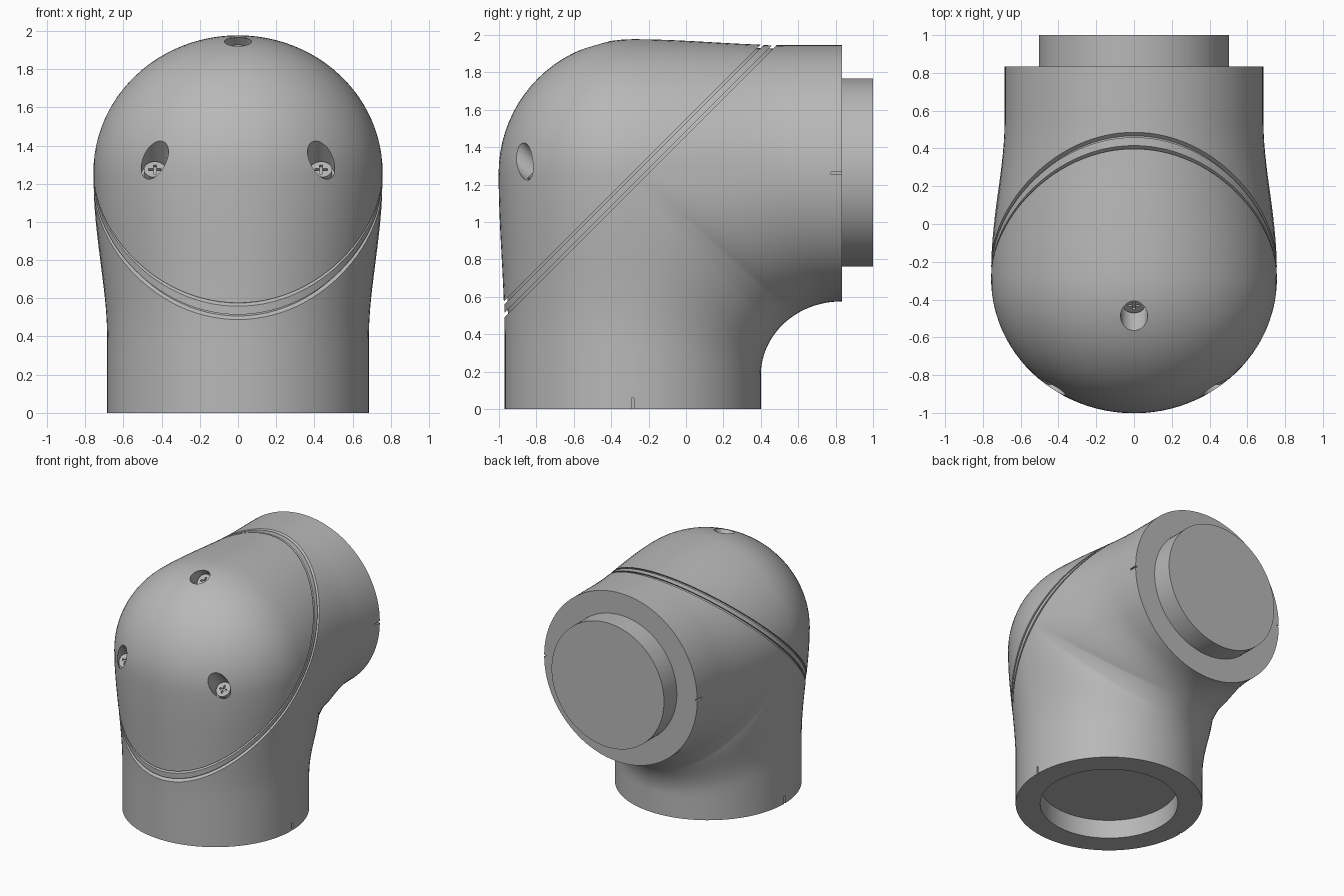
import bpy, bmesh
from math import sin, cos, pi, radians
from mathutils import Vector, Matrix

old = bpy.data.objects.get("Cube")
if old:
    bpy.data.objects.remove(old, do_unlink=True)

AXIS_Y, AXIS_Z = -0.285, 1.26      # where the two tube axes cross
END_Y, R, BULGE, WIDE = 0.835, 0.685, 0.717, 0.757
DIAG = Vector((0, -1, 1)).normalized()   # normal of the parting plane

grey = bpy.data.materials.new("satin grey")
grey.use_nodes = True
colour = (0.48, 0.48, 0.48, 1)
grey.diffuse_color = colour
grey.node_tree.nodes["Principled BSDF"].inputs["Base Color"].default_value = colour


def finish(name, bm):
    bmesh.ops.recalc_face_normals(bm, faces=bm.faces[:])
    mesh = bpy.data.meshes.new(name)
    bm.to_mesh(mesh)
    bm.free()
    mesh.materials.append(grey)
    ob = bpy.data.objects.new(name, mesh)
    bpy.context.collection.objects.link(ob)
    return ob


def activate(ob):
    bpy.ops.object.select_all(action='DESELECT')
    ob.select_set(True)
    bpy.context.view_layer.objects.active = ob


def smooth(ob):
    activate(ob)
    bpy.ops.object.shade_smooth_by_angle(angle=radians(30))


def cylinder(name, centre, direction, radius, length, sides=64):
    bm = bmesh.new()
    turn = Vector(direction).to_track_quat('Z', 'Y').to_matrix().to_4x4()
    bmesh.ops.create_cone(bm, cap_ends=True, segments=sides, radius1=radius, radius2=radius,
                          depth=length, matrix=Matrix.Translation(centre) @ turn)
    return finish(name, bm)


def box(name, centre, size, turn=Matrix()):
    bm = bmesh.new()
    bmesh.ops.create_cube(bm, size=1, matrix=Matrix.Translation(centre) @ turn @ Matrix.Diagonal((*size, 1)))
    return finish(name, bm)


def cut(ob, cutter):
    cutter.hide_render = True
    mod = ob.modifiers.new("cut", 'BOOLEAN')
    mod.operation, mod.solver, mod.object = 'DIFFERENCE', 'EXACT', cutter
    activate(ob)
    bpy.ops.object.modifier_apply(modifier=mod.name)
    bpy.data.objects.remove(cutter, do_unlink=True)


def ease(t):
    return t * t * (3 - 2 * t)


def fillet(deg):
    a = radians(deg)
    return Vector((0, 0.83 - 0.43 * cos(a), 0.18 + 0.395 * sin(a)))


# Stations along the elbow: axis point, outer point, inner point, half width
def stations():
    rows, n, fan = [], 24, 20
    for i in range(n + 1):                       # upright tube
        t = i / n
        e = ease(max(0, (t - 0.3) / 0.7))
        z = AXIS_Z * t
        inner = Vector((0, 0.4, z)) if z < 0.18 else fillet(35 * (z - 0.18) / (AXIS_Z - 0.18))
        rows.append((Vector((0, AXIS_Y, z)), Vector((0, AXIS_Y - R - (BULGE - R) * e, z)),
                     inner, R + (WIDE - R) * e))
    for i in range(1, fan):                      # rounded corner
        a = pi / 2 * i / fan
        c = Vector((0, AXIS_Y, AXIS_Z))
        rows.append((c, c + BULGE * Vector((0, -cos(a), sin(a))), fillet(35 + 20 * i / fan), WIDE))
    for i in range(n + 1):                       # level tube
        t = i / n
        e = ease(max(0, 1 - t / 0.75))
        y = AXIS_Y + (END_Y - AXIS_Y) * t
        inner = fillet(55 + 35 * t)
        if i == n:
            inner.y = END_Y
        rows.append((Vector((0, y, AXIS_Z)), Vector((0, y, AXIS_Z + R + (BULGE - R) * e)),
                     inner, R + (WIDE - R) * e))
    return rows


def elbow(name, low=None, high=None, scale=1.0, sides=96):
    """Lofted elbow, kept between two diagonal planes z - y = low and high."""
    bm = bmesh.new()
    rings = []
    for c, outer, inner, w in stations():
        ring = []
        for k in range(sides):
            a = 2 * pi * k / sides
            arm = (outer - c) if cos(a) > 0 else (inner - c)
            ring.append(bm.verts.new(c + scale * (arm * abs(cos(a)) + Vector((w * sin(a), 0, 0)))))
        rings.append(ring)
    for a, b in zip(rings, rings[1:]):
        for k in range(sides):
            j = (k + 1) % sides
            bm.faces.new((a[k], a[j], b[j], b[k]))
    bm.faces.new(rings[0][::-1])
    bm.faces.new(rings[-1])
    bmesh.ops.remove_doubles(bm, verts=bm.verts[:], dist=1e-5)
    for level, side in ((low, -1), (high, 1)):
        if level is None:
            continue
        bmesh.ops.bisect_plane(bm, geom=bm.verts[:] + bm.edges[:] + bm.faces[:], dist=1e-6,
                               plane_co=(0, 0, level), plane_no=DIAG * side, clear_outer=True)
        rim = [e for e in bm.edges if e.is_boundary]
        bmesh.ops.holes_fill(bm, edges=rim, sides=0)
    return finish(name, bm)


# Body with socket underneath and small alignment notches at both ends
body = elbow("elbow_body", high=1.46)
cut(body, cylinder("socket_cutter", (0, AXIS_Y, 0), (0, 0, 1), 0.505, 0.3))
for s in (-1, 1):
    cut(body, box("notch_cutter", (s * R, AXIS_Y, 0), (0.03, 0.014, 0.12)))
    cut(body, box("notch_cutter", (s * R, END_Y, AXIS_Z), (0.03, 0.12, 0.014)))
smooth(body)

# Gasket: recessed core with a bead showing in the parting groove
smooth(elbow("seal_core", low=1.44, high=1.57, scale=0.972))
smooth(elbow("seal_bead", low=1.485, high=1.53, scale=0.997))

# Domed cover with three sunken screws
cover = elbow("domed_cover", low=1.55)
for i, spot in enumerate(((-0.435, -0.87, 1.335), (0.435, -0.87, 1.335), (0, -0.49, 1.947))):
    p = Vector(spot)
    cut(cover, cylinder("hole_cutter", p + DIAG * 0.07, DIAG, 0.071, 0.38, 40))
    screw = cylinder(f"screw_{i + 1}", p - DIAG * 0.105, DIAG, 0.058, 0.04, 32)
    tilt = DIAG.to_track_quat('Z', 'Y').to_matrix().to_4x4()
    for size in ((0.065, 0.014, 0.03), (0.014, 0.065, 0.03)):
        cut(screw, box("slot_cutter", p - DIAG * 0.085, size, tilt))
    smooth(screw)
smooth(cover)

# Spigot on the rear end
smooth(cylinder("rear_spigot", (0, 0.9, 1.265), (0, 1, 0), 0.503, 0.2, 96))
